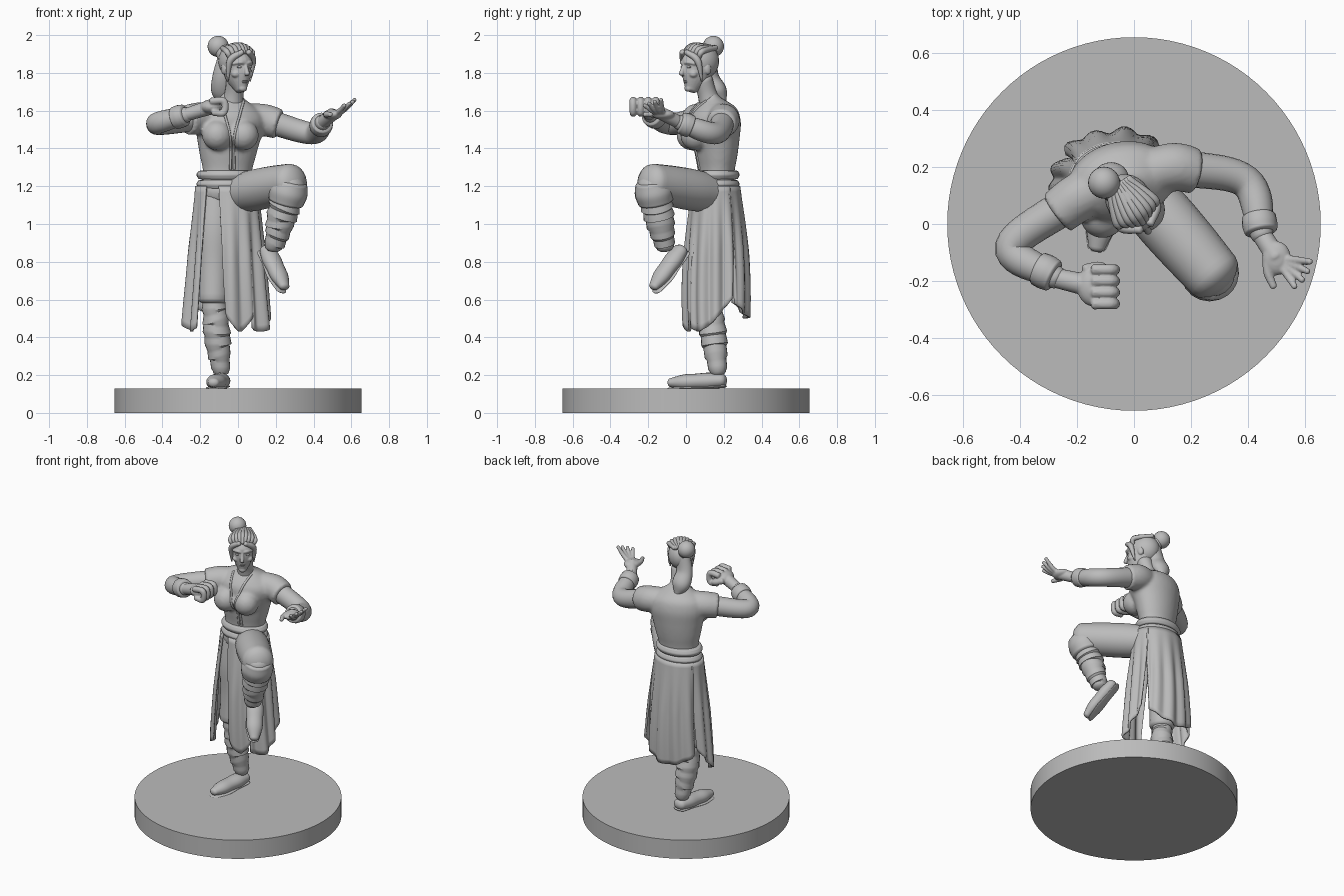
import bpy, bmesh
from math import sin, cos, pi, radians
from mathutils import Vector, Matrix

if "Cube" in bpy.data.objects:
    bpy.data.objects.remove(bpy.data.objects["Cube"])

colour = (0.5, 0.5, 0.5, 1)
grey = bpy.data.materials.new("stone_grey")
grey.use_nodes = True
grey.diffuse_color = colour
grey.node_tree.nodes["Principled BSDF"].inputs["Base Color"].default_value = colour


def v(x, y, z):
    return Vector((x, y, z))


X, Y, Z = v(1, 0, 0), v(0, 1, 0), v(0, 0, 1)


def activate(ob):
    bpy.ops.object.select_all(action='DESELECT')
    ob.select_set(True)
    bpy.context.view_layer.objects.active = ob


def finish(name, bm, angle=45, matrix=Matrix()):
    bmesh.ops.recalc_face_normals(bm, faces=bm.faces[:])
    mesh = bpy.data.meshes.new(name)
    bm.to_mesh(mesh)
    bm.free()
    mesh.transform(matrix)
    mesh.materials.append(grey)
    ob = bpy.data.objects.new(name, mesh)
    bpy.context.collection.objects.link(ob)
    activate(ob)
    bpy.ops.object.shade_smooth_by_angle(angle=radians(angle))
    return ob


def along(keys, t):
    """Smooth interpolation through evenly spaced points or radii."""
    s = t * (len(keys) - 1)
    i = min(int(s), len(keys) - 2)
    f = s - i
    b, c = keys[i], keys[i + 1]
    a = keys[i - 1] if i else 2 * b - c
    d = keys[i + 2] if i + 2 < len(keys) else 2 * c - b
    return b + (c - a) * (f / 2) + (2 * a - 5 * b + 4 * c - d) * (f * f / 2) + (3 * b - a - 3 * c + d) * (f ** 3 / 2)


def tube(name, path, radii, ref=Z, flat=1, bands=0, dome=0.6, sides=20, matrix=Matrix()):
    """Swept oval with domed ends; bands give overlapping cloth wraps."""
    steps = bands * 4 or 20
    spine = []
    for i in range(steps + 1):
        t = i / steps
        tangent = (along(path, min(t + 0.02, 1)) - along(path, max(t - 0.02, 0))).normalized()
        radius = along(radii, t)
        if bands:
            tangent = (tangent + X * 0.2 * sin(i // 4 * 2)).normalized()
            radius *= 0.95 + 0.04 * (i % 4)
        spine.append((along(path, t), tangent, radius))

    def cap(end, sign):
        p, tangent, r = end
        return [(p + sign * tangent * r * dome * sin(a), tangent, r * cos(a)) for a in (0.4, 0.9, 1.4)]

    spine = cap(spine[0], -1)[::-1] + spine + cap(spine[-1], 1)
    bm = bmesh.new()
    rings = []
    for p, tangent, r in spine:
        side = tangent.cross(ref).normalized()
        up = side.cross(tangent) * flat
        turns = [2 * pi * j / sides for j in range(sides)]
        rings.append([bm.verts.new(p + r * (side * cos(a) + up * sin(a))) for a in turns])
    for a, b in zip(rings, rings[1:]):
        for j in range(sides):
            k = (j + 1) % sides
            bm.faces.new((a[j], a[k], b[k], b[j]))
    bm.faces.new(rings[0])
    bm.faces.new(rings[-1])
    return finish(name, bm, 35 if bands else 50, matrix)


def ball(name, loc, size, matrix=Matrix()):
    bm = bmesh.new()
    bmesh.ops.create_uvsphere(bm, u_segments=24, v_segments=14, radius=1)
    return finish(name, bm, 60, matrix @ Matrix.LocRotScale(loc, None, size))


def fuse(name, parts, voxel):
    """Blend overlapping parts into one sculpted surface."""
    activate(parts[0])
    for part in parts:
        part.select_set(True)
    bpy.ops.object.join()
    ob = bpy.context.object
    ob.name = name
    blend = ob.modifiers.new("blend", 'REMESH')
    blend.mode, blend.voxel_size = 'VOXEL', voxel
    bpy.ops.object.modifier_apply(modifier="blend")
    soften = ob.modifiers.new("soften", 'SMOOTH')
    soften.iterations = 3
    bpy.ops.object.modifier_apply(modifier="soften")
    bpy.ops.object.shade_smooth_by_angle(angle=radians(60))
    return ob


# Round base
bm = bmesh.new()
bmesh.ops.create_cone(bm, cap_ends=True, segments=96, radius1=0.655, radius2=0.655, depth=0.13)
finish("base", bm, matrix=Matrix.Translation(Z * 0.065))

# Joints of the pose
waist, chest, nape = v(-.06, .16, 1.17), v(-.05, .16, 1.45), v(-.03, .13, 1.67)
right_shoulder, right_elbow, right_wrist = v(-.2, .09, 1.56), v(-.43, -.08, 1.53), v(-.27, -.19, 1.58)
left_shoulder, left_elbow, left_wrist = v(.14, .2, 1.55), v(.39, .15, 1.48), v(.45, -.04, 1.54)
right_hip, right_knee, right_ankle = v(-.12, .16, 1.15), v(-.13, .12, .6), v(-.09, .17, .22)
left_hip, left_knee, left_ankle = v(0, .14, 1.16), v(.28, -.18, 1.22), v(.19, -.11, .88)

# Robe top: trunk, bust and short sleeves
parts = [tube("trunk", [waist, chest, nape], [.15, .13, .15, .17, .19, .17, .06], ref=v(-.2, 1, 0), flat=.72, sides=32)]
for x, y in ((-.11, .03), (.03, .05)):
    parts.append(ball("bust", v(x, y, 1.47), v(.08, .08, .08)))
for shoulder, elbow in ((right_shoulder, right_elbow), (left_shoulder, left_elbow)):
    inner = shoulder.lerp(chest + Z * .12, .5)
    parts.append(tube("sleeve", [inner, shoulder, shoulder.lerp(elbow, .3)], [.08, .085, .08], dome=.1))
robe = fuse("robe_top", parts, .011)

# Collar trim laid on the robe front
bpy.context.view_layer.update()
for side, s in (("right", -1), ("left", 1)):
    line = [v(s * .06, 0, 1.65), v(s * .04, 0, 1.58), v(s * .01, 0, 1.45), v(s * .01, 0, 1.29)]
    laid = [robe.ray_cast(along(line, i / 20) - Y - X * .03, Y)[1] for i in range(21)]
    tube("collar_" + side, laid, [.007, .007], ref=Y, sides=8)

# Belt, two folded layers
for i in range(2):
    low = waist + Z * (.02 + .05 * i)
    tube("belt_%d" % i, [low, low + Z * .04], [.15, .16, .15], ref=Y, flat=.77, dome=.05, sides=32)


# Skirt panels, angles in degrees from the front toward the left
def panel(name, top, bottom, tip, hem, columns=28, rows=22):
    bm = bmesh.new()
    grid = []
    for j in range(rows + 1):
        h = j / rows
        grid.append([])
        for i in range(columns + 1):
            u = i / columns
            left = top[0] + (bottom[0] - top[0]) * h
            right = top[1] + (bottom[1] - top[1]) * h
            a = radians(left + (right - left) * u)
            fall = h * (1.2 - hem - .25 * abs(u - tip) ** 1.6)
            fold = 1 + .06 * min(1, h * 2) * sin(a * 13) + .03 * h * sin(a * 7)
            wide = (.16 + .09 * fall) * fold
            deep = (.12 + .045 * sin(fall * 2.8)) * fold
            grid[-1].append(bm.verts.new((waist.x + wide * sin(a), waist.y - deep * cos(a), 1.2 - fall)))
    for a, b in zip(grid, grid[1:]):
        for i in range(columns):
            bm.faces.new((a[i], a[i + 1], b[i + 1], b[i]))
    cloth = finish(name, bm, 50).modifiers.new("cloth", 'SOLIDIFY')
    cloth.thickness, cloth.offset = .014, 0


panel("skirt_front", (-15, 45), (0, 37), .5, .43)
panel("skirt_left", (40, 125), (36, 118), .2, .43)
panel("skirt_back", (118, 245), (130, 238), .5, .5)
panel("skirt_right", (238, 318), (246, 318), .8, .43)


# Legs
def shoe(name, heel, toe, up):
    path = [heel, heel.lerp(toe, .5), toe]
    tube(name, path, [.045, .055, .052, .05, .03], ref=up, flat=.8)
    tube(name + "_sole", [p - up * .032 for p in path], [.045, .047, .055, .035], ref=up, flat=.2)


tube("right_trouser", [right_hip, right_knee], [.09, .1, .085, .08], ref=Y, dome=.4)
tube("right_shin_wrap", [right_knee, right_ankle], [.06, .07, .045], ref=Y, bands=6)
shoe("right_shoe", v(-.085, .19, .172), v(-.13, -.08, .16), Z)
tube("left_thigh", [left_hip, left_knee], [.1, .11, .108, .1])
tube("left_knee_cuff", [left_knee, left_knee.lerp(left_ankle, .3)], [.09, .103, .095], ref=Y, dome=.2)
tube("left_shin_wrap", [left_knee, left_ankle], [.08, .08, .05], ref=Y, bands=7)
shoe("left_shoe", v(.155, -.03, .86), v(.245, -.17, .67), v(.5, -.5, .6).normalized())

# Arms with turned wrist cuffs
for side, shoulder, elbow, wrist in (("right", right_shoulder, right_elbow, right_wrist),
                                     ("left", left_shoulder, left_elbow, left_wrist)):
    arm = [shoulder, elbow, wrist]
    tube(side + "_arm", arm, [.065, .062, .058, .056, .04])
    tube(side + "_cuff", [along(arm, t) for t in (.84, .9, .96)], [.06, .062, .058], dome=.2)

# Right fist, fingers curled under
fist = v(-.14, -.22, 1.62)
parts = [ball("palm", fist, v(.06, .07, .04)),
         tube("wrist", [right_wrist, fist], [.035, .04]),
         tube("thumb", [fist + v(-.03, .06, 0), fist + v(.02, .07, -.02), fist + v(.05, .05, -.03)], [.02, .016])]
for i in range(4):
    k = fist + v(.06, .06 - .04 * i, 0)
    curl = [k + v(-.06, 0, .03), k + v(.005, 0, .03), k + v(.005, 0, -.03), k + v(-.05, 0, -.03)]
    parts.append(tube("finger", curl, [.02, .018], ref=Y, sides=12))
fuse("right_fist", parts, .005)

# Left open hand, fingers fanned
palm = v(.5, -.12, 1.58)
parts = [ball("palm", palm, v(.05, .06, .028)),
         tube("wrist", [left_wrist, palm], [.035, .035]),
         tube("thumb", [palm - X * .03, palm + v(-.03, -.05, 0), palm + v(-.01, -.1, 0)], [.02, .013])]
for i in range(4):
    a = -.1 - .3 * i
    reach = v(cos(a), sin(a), 0) * .12
    rise = Z * (.08 - .01 * i)
    parts.append(tube("finger", [palm + reach * .2, palm + reach * .6 + rise * .4, palm + reach + rise],
                      [.017, .011], sides=12))
fuse("left_hand", parts, .005)

# Neck and head, turned toward the left
tube("neck", [nape - Z * .04, nape + v(.02, -.04, .09)], [.06, .05, .052], ref=Y)
head = Matrix.Translation((-.01, .07, 1.83)) @ Matrix.Rotation(radians(32), 4, 'Z') @ Matrix.Rotation(.1, 4, 'X')
parts = [tube("skull", [v(0, -.06, -.11), v(0, -.01, 0), v(0, 0, .09)], [.03, .06, .07, .072, .045],
              ref=Y, flat=1.28, matrix=head),
         tube("nose", [v(0, -.09, .03), v(0, -.115, -.025)], [.008, .014], ref=X, matrix=head),
         ball("chin", v(0, -.08, -.105), v(.024, .018, .018), head)]
for s in (-1, 1):
    parts += [ball("cheek", v(s * .04, -.065, -.03), v(.025, .024, .02), head),
              ball("ear", v(s * .07, .01, -.01), v(.012, .02, .03), head),
              tube("brow", [v(0, -.09, .028), v(s * .03, -.09, .035), v(s * .06, -.06, .025)], [.01, .008], matrix=head)]
fuse("face", parts, .0045)
for side, s in (("right", -1), ("left", 1)):
    ball("eye_" + side, v(s * .03, -.083, .01), v(.015, .01, .007), head)
    tube("face_lock_" + side, [v(s * .02, -.085, .09), v(s * .07, -.05, .04), v(s * .07, -.035, -.07)],
         [.014, .018, .004], ref=X, matrix=head)
for i, name in enumerate(("upper_lip", "lower_lip")):
    ball(name, v(0, -.09, -.06 - .01 * i), v(.02, .011, .0055), head)

# Hair cap, combed strands, topknot and tail
ball("hair_cap", v(0, .02, .03), v(.08, .095, .095), head)
for i in range(-4, 5):
    x, dip = i * .016, .002 * i * i
    combed = [v(x, -.07 + dip, .085 - dip), v(x * 1.2, -.02, .118 - dip), v(x * .6, .09, .095)]
    tube("hair_strand_%d" % (i + 4), combed, [.012, .016, .014], sides=10, matrix=head)
bun = v(-.105, .145, 1.94)
ball("hair_bun", bun, v(.056, .056, .056))
tube("bun_tie", [bun + v(.04, -.03, -.05), bun + v(.02, -.015, -.02)], [.045, .042], ref=X, dome=.2)
tube("hair_tail", [v(-.05, .12, 1.9), v(-.08, .13, 1.78), v(-.08, .17, 1.7), v(-.07, .2, 1.64)],
     [.05, .055, .06, .02], ref=Y, flat=.8)
